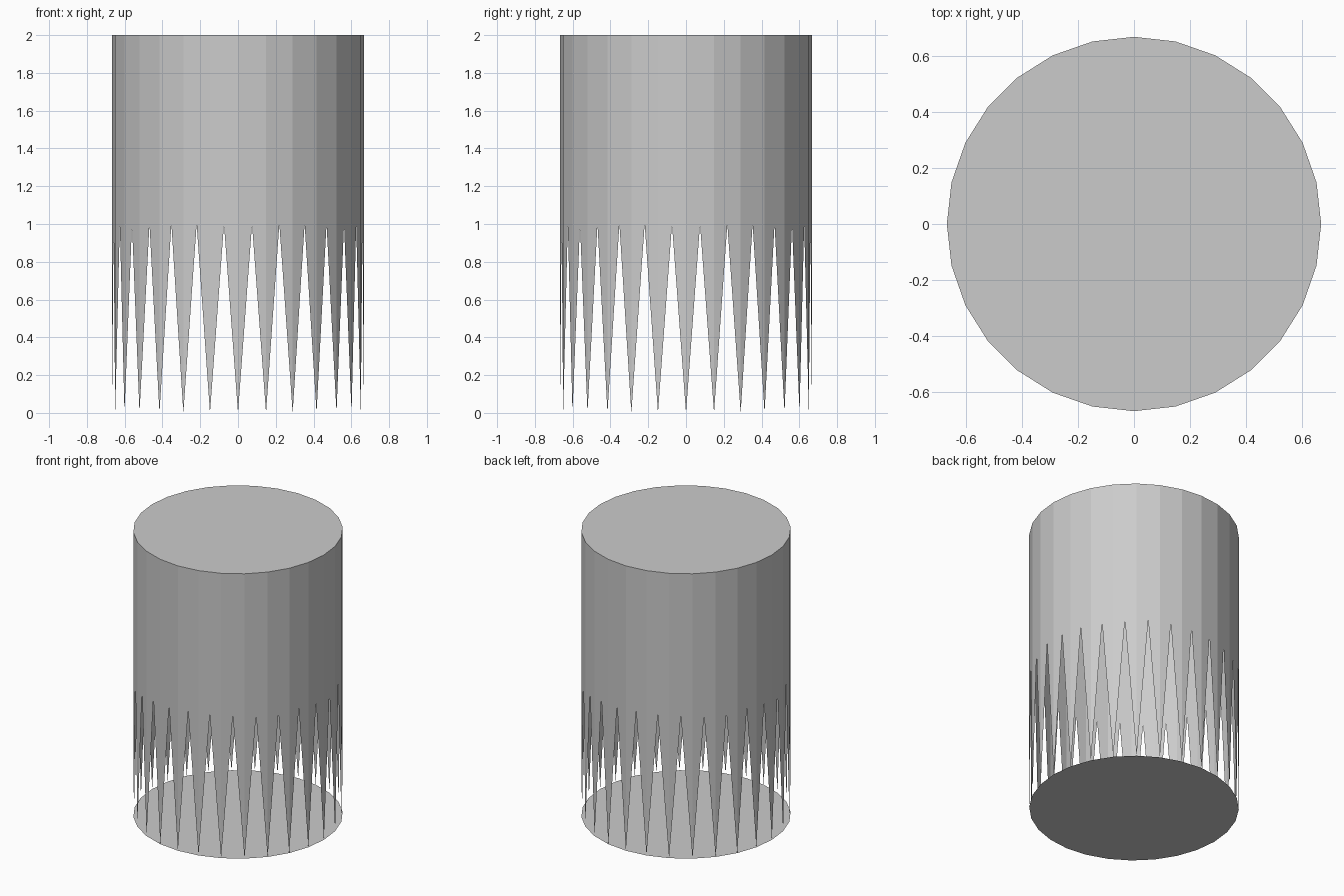
import bpy
import bmesh
from math import cos, sin, pi

SIDES = 28
RADIUS = 0.667
TOP, NOTCH = 2.0, 1.0

cube = bpy.data.objects.get("Cube")
if cube:
    bpy.data.objects.remove(cube, do_unlink=True)

# Single plain grey
grey = bpy.data.materials.new("plain grey")
grey.use_nodes = True
colour = (0.6, 0.6, 0.6, 1)
grey.diffuse_color = colour
grey.node_tree.nodes["Principled BSDF"].inputs["Base Color"].default_value = colour


def make_object(name, bm):
    mesh = bpy.data.meshes.new(name)
    bm.to_mesh(mesh)
    bm.free()
    mesh.materials.append(grey)
    obj = bpy.data.objects.new(name, mesh)
    bpy.context.collection.objects.link(obj)
    return obj


def rim_point(i, z):
    a = 2 * pi * i / SIDES
    return (RADIUS * cos(a), RADIUS * sin(a), z)


def disc(name, z, flip=False):
    bm = bmesh.new()
    ring = [bm.verts.new(rim_point(i, z)) for i in range(SIDES)]
    bm.faces.new(ring[::-1] if flip else ring)
    make_object(name, bm)


# Open wall: each panel has a square upper half and half a tooth at either side
bm = bmesh.new()
for i in range(SIDES):
    a, b = rim_point(i, NOTCH), rim_point(i + 1, NOTCH)
    mid = tuple((p + q) / 2 for p, q in zip(a, b))
    panels = [
        (a, mid, b, rim_point(i + 1, TOP), rim_point(i, TOP)),
        (rim_point(i, 0), mid, a),
        (rim_point(i + 1, 0), b, mid),
    ]
    for panel in panels:
        bm.faces.new([bm.verts.new(p) for p in panel])
bmesh.ops.remove_doubles(bm, verts=bm.verts, dist=0.0001)
make_object("toothed_wall", bm)

# Closing discs
disc("top_disc", TOP)
disc("bottom_disc", 0, flip=True)
